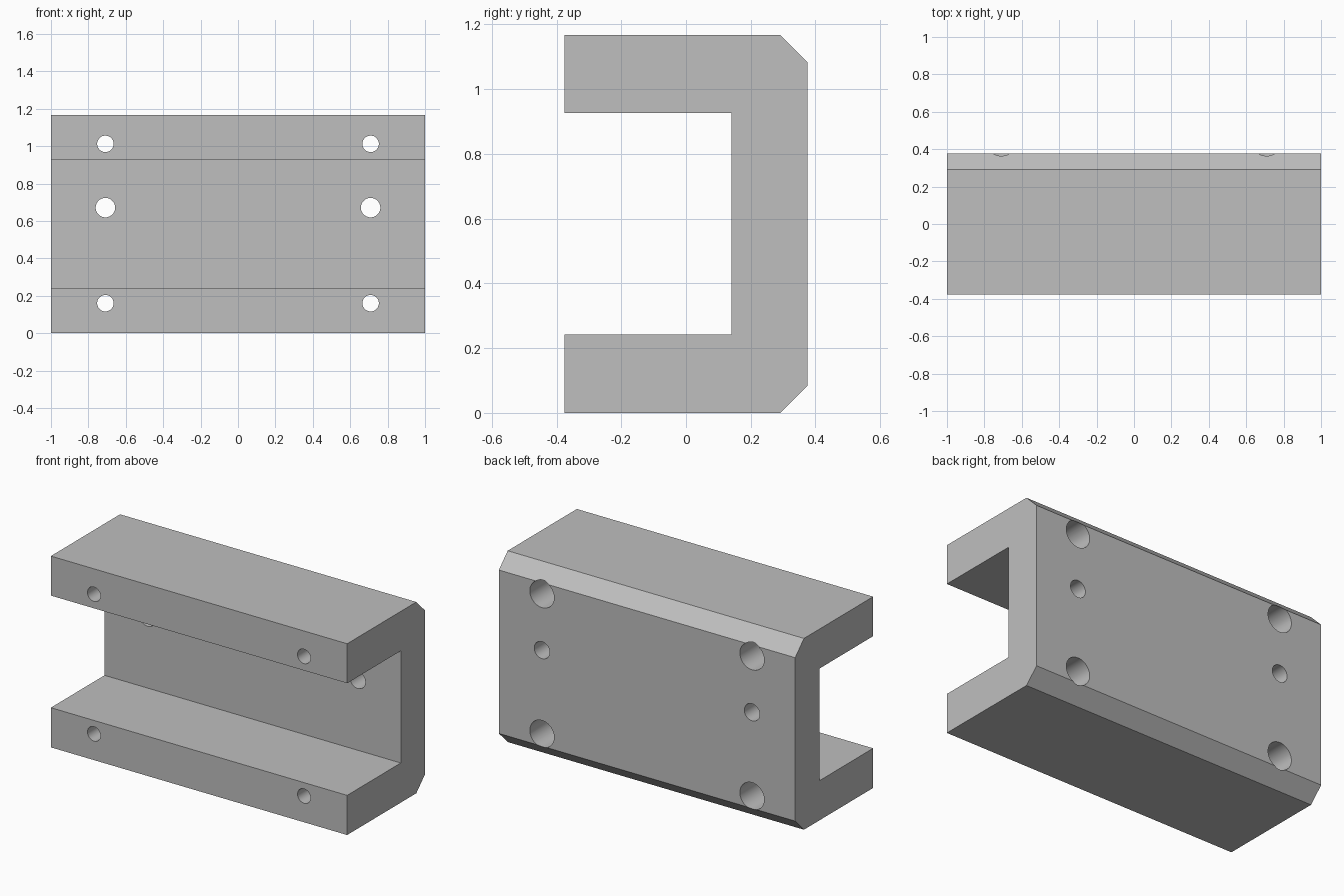
import bpy
import bmesh
import math

cube = bpy.data.objects.get("Cube")
if cube:
    bpy.data.objects.remove(cube, do_unlink=True)

HALF_LENGTH = 1.0
HALF_DEPTH = 0.376
HEIGHT = 1.167
HOLE_X = 0.709

grey = bpy.data.materials.new("plain grey")
grey.use_nodes = True
colour = (0.52, 0.52, 0.52, 1)
grey.diffuse_color = colour
grey.node_tree.nodes["Principled BSDF"].inputs["Base Color"].default_value = colour

# Channel block: C-shaped section with chamfered back edges, extruded along x
section = [
    (-HALF_DEPTH, 0), (0.291, 0), (HALF_DEPTH, 0.085),
    (HALF_DEPTH, HEIGHT - 0.085), (0.291, HEIGHT), (-HALF_DEPTH, HEIGHT),
    (-HALF_DEPTH, 0.926), (0.141, 0.926), (0.141, 0.242), (-HALF_DEPTH, 0.242),
]
bm = bmesh.new()
end = bm.faces.new([bm.verts.new((-HALF_LENGTH, y, z)) for y, z in section])
extruded = bmesh.ops.extrude_face_region(bm, geom=[end])["geom"]
bmesh.ops.translate(bm, vec=(2 * HALF_LENGTH, 0, 0),
                    verts=[v for v in extruded if isinstance(v, bmesh.types.BMVert)])
bmesh.ops.recalc_face_normals(bm, faces=bm.faces)
mesh = bpy.data.meshes.new("channel_block")
bm.to_mesh(mesh)
bm.free()
block = bpy.data.objects.new("channel_block", mesh)
bpy.context.collection.objects.link(block)
mesh.materials.append(grey)


def drill(x, z, radius, y_front, y_back):
    """Cut a round hole along y through the block."""
    bpy.ops.mesh.primitive_cylinder_add(
        vertices=48, radius=radius, depth=y_back - y_front,
        location=(x, (y_front + y_back) / 2, z), rotation=(math.pi / 2, 0, 0))
    cutter = bpy.context.object
    cutter.name = "hole_cutter"
    cutter.hide_render = True
    cutter.data.materials.append(grey)
    cut = block.modifiers.new("hole", "BOOLEAN")
    cut.operation = "DIFFERENCE"
    cut.solver = "EXACT"
    cut.object = cutter
    bpy.ops.object.select_all(action="DESELECT")
    block.select_set(True)
    bpy.context.view_layer.objects.active = block
    bpy.ops.object.modifier_apply(modifier=cut.name)
    bpy.data.objects.remove(cutter, do_unlink=True)


for side in (-1, 1):
    x = side * HOLE_X
    # Counterbored bolt holes through the two flanges
    for z in (0.16, 1.012):
        drill(x, z, 0.044, -0.5, 0.5)
        drill(x, z, 0.082, 0.06, 0.5)
    # Plain holes through the web
    drill(x, 0.671, 0.052, 0.0, 0.5)

# Round hole walls, crisp block edges
bpy.ops.object.select_all(action="DESELECT")
block.select_set(True)
bpy.context.view_layer.objects.active = block
bpy.ops.object.shade_smooth_by_angle(angle=math.radians(30))
